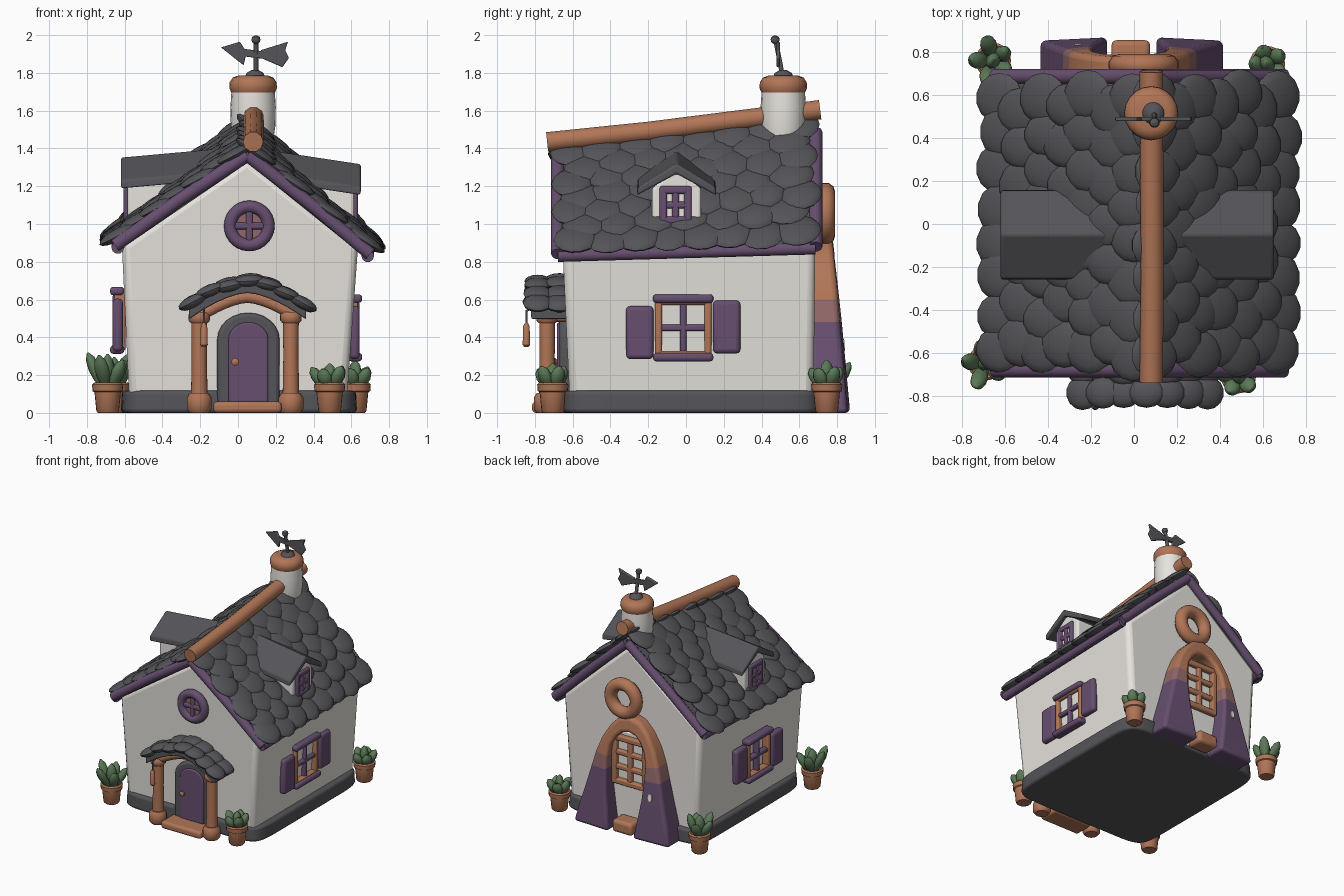
import bpy, bmesh, math, random
from mathutils import Vector, Matrix

random.seed(4)
if "Cube" in bpy.data.objects:
    bpy.data.objects.remove(bpy.data.objects["Cube"])


def material(name, *rgb):
    m = bpy.data.materials.new(name)
    m.use_nodes = True
    m.diffuse_color = (*rgb, 1)
    m.node_tree.nodes["Principled BSDF"].inputs["Base Color"].default_value = (*rgb, 1)
    return m


PLASTER = material("plaster", .90, .87, .82)
SLATE = material("slate", .09, .09, .10)
PURPLE = material("purple paint", .135, .077, .16)
WOOD = material("orange wood", .44, .18, .095)
MAUVE = material("faded mauve", .28, .135, .14)
LEAF = material("leaf green", .105, .19, .095)


def select(ob):
    bpy.ops.object.select_all(action="DESELECT")
    ob.select_set(True)
    bpy.context.view_layer.objects.active = ob


def finish(name, bm, mat, bevel=0, angle=40):
    bmesh.ops.recalc_face_normals(bm, faces=bm.faces)
    me = bpy.data.meshes.new(name)
    bm.to_mesh(me)
    bm.free()
    ob = bpy.data.objects.new(name, me)
    bpy.context.collection.objects.link(ob)
    for m in mat if isinstance(mat, list) else [mat]:
        me.materials.append(m)
    if bevel:
        mod = ob.modifiers.new("soft edges", "BEVEL")
        mod.width, mod.segments = bevel, 3
    select(ob)
    bpy.ops.object.shade_smooth_by_angle(angle=math.radians(angle))
    return ob


def box(name, loc, size, mat, bevel=.012):
    bm = bmesh.new()
    bmesh.ops.create_cube(bm, size=1, matrix=Matrix.Translation(loc) @ Matrix.Diagonal((*size, 1)))
    return finish(name, bm, mat, bevel)


def loft(name, a, b, mat, bevel=0):
    """Solid between two matching outlines of 3D points."""
    bm = bmesh.new()
    va, vb = ([bm.verts.new(p) for p in o] for o in (a, b))
    bm.faces.new(va)
    bm.faces.new(vb)
    for i in range(len(va)):
        j = (i + 1) % len(va)
        bm.faces.new((va[i], va[j], vb[j], vb[i]))
    return finish(name, bm, mat, bevel)


def plate(name, outline, y0, y1, mat, bevel=.01):
    return loft(name, [(x, y0, z) for x, z in outline], [(x, y1, z) for x, z in outline], mat, bevel)


def lathe(name, profile, loc, mat, rot=(0, 0, 0), scale=(1, 1, 1), n=20):
    bm = bmesh.new()
    rings = [[bm.verts.new((r * math.cos(2 * math.pi * i / n), r * math.sin(2 * math.pi * i / n), z))
              for i in range(n)] for r, z in profile]
    for a, b in zip(rings, rings[1:]):
        for i in range(n):
            bm.faces.new((a[i], a[i - 1], b[i - 1], b[i]))
    bm.faces.new(rings[0])
    bm.faces.new(rings[-1])
    ob = finish(name, bm, mat)
    ob.location, ob.rotation_euler, ob.scale = loc, rot, scale
    return ob


def tube(name, pts, r, mat, cyclic=False):
    cu = bpy.data.curves.new(name, "CURVE")
    cu.dimensions, cu.bevel_depth, cu.bevel_resolution, cu.use_fill_caps = "3D", r, 3, True
    sp = cu.splines.new("POLY")
    sp.points.add(len(pts) - 1)
    for p, co in zip(sp.points, pts):
        p.co = (*co, 1)
    sp.use_cyclic_u = cyclic
    cu.materials.append(mat)
    ob = bpy.data.objects.new(name, cu)
    bpy.context.collection.objects.link(ob)
    select(ob)
    bpy.ops.object.convert(target="MESH")
    bpy.ops.object.shade_smooth_by_angle(angle=math.radians(40))


def ring(name, x, y, z, radius, r, mat):
    turns = [2 * math.pi * i / 28 for i in range(28)]
    tube(name, [(x + radius * math.cos(a), y, z + radius * math.sin(a)) for a in turns], r, mat, True)


def shingle(bm, at, down, across, size):
    """Flattened pillow lying on a slope, lower end lifted."""
    d, c = Vector(down).normalized(), Vector(across).normalized()
    n = d.cross(c)
    n = n if n.z > 0 else -n
    d = (d + n * .1).normalized()
    m = Matrix((d, c, n)).transposed().to_4x4()
    m = Matrix.Translation(Vector(at) + n * .035) @ m @ Matrix.Diagonal((*size, 1))
    bmesh.ops.create_uvsphere(bm, u_segments=14, v_segments=8, radius=1, matrix=m)


# Main roof surface: side, fraction down the slope, depth
def roof(s, t, y, lift=0):
    k = (y + .72) / 1.44
    ridge = 1.36 + .13 * k
    eave = (.84 if s > 0 else .885) + .04 * k
    return Vector((.05 + s * t * (.65 if s > 0 else .70), y, ridge + (eave - ridge) * t + lift))


# Body and foundation
def wall_outline(y_low, y_high):
    top = [roof(s, t, y_high, -.02) for s, t in ((1, .9), (1, 0), (-1, .95))]
    return [(-.575, y_low, .05), (.575, y_low, .05), *top]


def rounded_plan(w, d, z, cx=.005, cy=.03):
    pts = []
    for i in range(48):
        c, s = math.cos(math.pi * i / 24), math.sin(math.pi * i / 24)
        pts.append((cx + math.copysign(w * abs(c) ** .2, c), cy + math.copysign(d * abs(s) ** .2, s), z))
    return pts


loft("walls", wall_outline(-.615, -.655), wall_outline(.675, .685), PLASTER, .04)
loft("foundation", rounded_plan(.625, .685, 0), rounded_plan(.62, .68, .118), SLATE, .02)

# Roof deck, trim and shingles
F, B = -.678, .686
for s, side in ((1, "left"), (-1, "right")):
    corners = [roof(s, 0, F), roof(s, 1, F), roof(s, 1, B), roof(s, 0, B)]
    low = Vector((0, 0, -.04))
    loft(side + "_roof_deck", [c + low * -.6 for c in corners], [c + low for c in corners], SLATE)
    for y, end in ((F, "front"), (B, "back")):
        tube(f"{side}_{end}_gable_trim", [roof(s, 0, y), roof(s, .5, y, .01), roof(s, 1, y)], .036, PURPLE)
    tube(side + "_eave_trim", [roof(s, .98, F, -.02), roof(s, .98, B, -.02)], .034, PURPLE)
    bm = bmesh.new()
    for row in range(7):
        count = 8 - row % 2
        for i in range(count):
            y = (i - (count - 1) / 2) * (.17 + .012 * (row % 2)) + random.uniform(-.02, .02)
            t = .05 + row * .145 + random.uniform(-.02, .02)
            lift = (.04 * (1 - t) + .035 * math.sin(math.pi * t)) * (y + .72) / 1.44
            size = (.128, random.uniform(.105, .125), random.uniform(.028, .038))
            shingle(bm, roof(s, t, y, lift), roof(s, 1, y) - roof(s, 0, y), (0, 1, .06), size)
    finish(side + "_shingles", bm, SLATE)
tube("ridge_beam", [(.08, -.735, 1.435), (.085, -.2, 1.49), (.08, .71, 1.605)], .054, WOOD)


# Windows on walls facing x, or facing y when flip is set
def window(name, c, w, h, cols, rows, bar, frame, grid, flip=False, depth=.04):
    def part(label, u, z, wu, wz, d, mat):
        loc = (c[0] + u, c[1], c[2] + z) if flip else (c[0], c[1] + u, c[2] + z)
        box(name + label, loc, (wu, d, wz) if flip else (d, wu, wz), mat)
    for k in (-1, 1):
        part("_jamb", k * (w - bar) / 2, 0, bar, h, depth, frame)
        part("_rail", 0, k * (h - bar) / 2, w, bar, depth, frame)
    for i in range(1, cols):
        part("_mullion", (i / cols - .5) * (w - bar), 0, bar * .9, h - bar, depth * .8, grid)
    for i in range(1, rows):
        part("_crossbar", 0, (i / rows - .5) * (h - bar), w - bar, bar * .9, depth * .8, grid)


for s, side in ((1, "left"), (-1, "right")):
    # Side window with shutters
    x, z = (.605, .45) if s > 0 else (-.625, .49)
    window(side + "_window", (x, -.015, z), .30, .32, 2, 2, .038, WOOD, PURPLE, depth=.06)
    for k, dz in ((-1, -.025), (1, .005)):
        box(side + "_shutter", (x + s * .012, -.015 + k * .23, z + dz), (.055, .145, .28), PURPLE, .022)
        box(side + "_sill", (x + s * .015, -.015, z + k * .155), (.075, .32, .045), PURPLE, .018)

    # Dormer
    x, y, up = .015 + s * .60, -.05, 0 if s > 0 else .035
    front = [(y - .13, .95), (y + .13, .95), (y + .13, 1.19 + up), (y, 1.29 + up), (y - .13, 1.19 + up)]
    loft(side + "_dormer", [(x, *p) for p in front], [(s * .15, *p) for p in front], PLASTER, .015)
    hood = [(-.21, 1.15), (0, 1.265), (.21, 1.15), (.205, 1.195), (0, 1.32), (-.205, 1.195)]
    loft(side + "_dormer_roof", [(x + s * .035, y + a, b + up) for a, b in hood],
         [(s * .12, y + a, b + .08) for a, b in hood], SLATE, .012)
    window(side + "_dormer_window", (x, y - .005, 1.10 + up * .5), .17, .20, 2, 2, .04, PURPLE, PURPLE)

# Chimney and weather vane
cx, cy = .08, .515
lathe("chimney", [(.10, 1.40), (.118, 1.52), (.12, 1.62), (.113, 1.73)], (cx, cy, 0), PLASTER)
lathe("chimney_cap", [(.09, 1.69), (.115, 1.695), (.126, 1.72), (.124, 1.75), (.108, 1.775), (.08, 1.785)],
      (cx, cy, 0), WOOD)
lathe("vane_base", [(.055, 1.775), (.045, 1.80), (.018, 1.815)], (cx + .01, cy, 0), SLATE)
tube("vane_pole", [(cx + .015, .51, 1.79), (cx + .015, .475, 1.97)], .013, SLATE)
lathe("vane_knob", [(.006, -.024), (.02, -.014), (.024, 0), (.02, .014), (.006, .022)], (cx + .015, .472, 1.976), SLATE)
plate("vane_bar", [(.01, 1.89), (.17, 1.87), (.17, 1.91), (.01, 1.93)], .478, .498, SLATE, .005)
plate("vane_head", [(-.09, 1.935), (.01, 1.965), (.045, 1.91), (.03, 1.84)], .478, .498, SLATE, .006)
plate("vane_tail", [(.12, 1.92), (.265, 1.965), (.25, 1.92), (.27, 1.88), (.235, 1.83), (.13, 1.875)],
      .478, .498, SLATE, .006)

# Round front window
wx, wy, wz = .06, -.655, .99
lathe("round_pane", [(.10, 0), (.10, .008)], (wx, wy - .004, wz), MAUVE, (math.pi / 2, 0, 0))
ring("round_window_rim", wx, wy - .01, wz, .102, .034, PURPLE)
box("round_window_post", (wx, wy - .01, wz), (.036, .036, .2), PURPLE)
box("round_window_bar", (wx, wy - .01, wz), (.2, .036, .036), PURPLE)


# Arched front door
def arch(half, spring, top, foot, c=.055):
    turns = [math.pi * i / 12 for i in range(13)]
    return [(c - half, foot), (c + half, foot)] + [
        (c + half * math.cos(a), spring + (top - spring) * math.sin(a)) for a in turns]


plate("door_surround", arch(.165, .39, .53, .04), -.60, -.67, SLATE, .02)
plate("door", arch(.105, .39, .48, .055), -.60, -.682, PURPLE, .01)
lathe("door_knob", [(.008, 0), (.02, .012), (.02, .026), (.008, .034)], (-.015, -.68, .27), WOOD, (math.pi / 2, 0, 0))

# Porch
box("doorstep", (.05, -.73, .03), (.36, .17, .06), WOOD, .02)
for x, side in ((-.205, "right"), (.28, "left")):
    lathe(side + "_porch_foot", [(.05, 0), (.066, .02), (.066, .08), (.05, .105)], (x, -.74, 0), WOOD)
    lathe(side + "_porch_post", [(.044, .08), (.04, .3), (.042, .5)], (x, -.735, 0), WOOD)
    lathe(side + "_porch_capital", [(.045, .475), (.057, .49), (.057, .52), (.045, .535)], (x, -.735, 0), WOOD)
    tube(side + "_porch_bracket", [(x, -.735, .51), (x, -.6, .51)], .03, WOOD)


def canopy(u, y, lift=0):
    return Vector((.05 + .31 * u, y, .665 - .14 * abs(u) ** 1.6 + lift))


steps = [i / 6 for i in range(-6, 7)]
tube("porch_arch", [canopy(u * .82, -.735, -.05) for u in steps], .034, WOOD)
under = [canopy(u, 0, -.03) for u in steps]
over = [canopy(u, 0, .02) for u in reversed(steps)]
plate("porch_canopy", [(p.x, p.z) for p in under + over], -.82, -.60, SLATE, .008)
bm = bmesh.new()
for u in (-.87, .88, -.58, .6, -.28, .3, .02):
    for y in (-.785, -.67):
        slope = canopy(u + .05, y) - canopy(u - .05, y)
        shingle(bm, canopy(u, y, random.uniform(-.015, .01)), slope * (1 if u > 0 else -1), (0, 1, 0),
                (.085, random.uniform(.07, .082), .034))
finish("porch_shingles", bm, SLATE)
tube("lantern_hook", [(-.18, -.80, .56), (-.18, -.845, .54), (-.18, -.845, .46)], .006, SLATE)
lathe("lantern", [(.012, .35), (.02, .36), (.017, .46), (.008, .475)], (-.18, -.845, 0), WOOD)

# Rear archway: flared painted feet turning into a wooden arch
half = [(.11, .43, 0, 0), (.135, .395, .15, .15), (.16, .35, .32, .32), (.17, .31, .48, .48),
        (.17, .28, .58, .60), (.152, .235, .68, .72), (.11, .17, .75, .83), (.06, .09, .795, .91)]
sections = half + [(0, 0, .81, .935)] + [(-a, -b, c, d) for a, b, c, d in reversed(half)]
bm = bmesh.new()
loops = []
for xi, xo, zi, zo in sections:
    out, lean = .87 - .08 * min(1, zo / .9), -.01 - .02 * zo
    loops.append([bm.verts.new((x + lean, y, z)) for x, y, z in (
        (xi, .66, zi), (xi, out, zi), (xo, out - .015, zo), (xo, .66, zo))])
for a, b in zip(loops, loops[1:]):
    for i in range(4):
        f = bm.faces.new((a[i], a[i - 1], b[i - 1], b[i]))
        z = sum(v.co.z for v in f.verts) / 4
        f.material_index = 0 if z < .5 else 1 if z < .58 else 2
bm.faces.new(loops[0])
bm.faces.new(loops[-1])
finish("rear_arch", bm, [PURPLE, MAUVE, WOOD], .025, 50)
ring("rear_ring", .045, .74, 1.055, .115, .05, WOOD)
box("rear_panel", (-.015, .69, .40), (.34, .07, .76), PLASTER, .01)
window("rear_window", (-.015, .735, .55), .32, .40, 2, 3, .045, WOOD, WOOD, True, .05)
box("rear_block", (-.015, .785, .055), (.18, .14, .10), WOOD, .025)
lathe("rear_keyhole", [(.022, 0), (.022, .008)], (-.26, .832, .36), PLASTER, (-1.48, 0, 0), (.8, 1.4, 1))

# Potted plants at the corners: position and leaf height
for px, py, tall in ((-.69, -.645, 1.05), (.485, -.705, .7), (-.655, .76, .95), (.62, .745, .75)):
    lathe("pot", [(.052, 0), (.06, .01), (.07, .11), (.08, .115), (.083, .15), (.072, .16), (.06, .145)],
          (px, py, 0), WOOD)
    for i in range(6):
        a = i * math.pi * .4 + px
        tilt = 0 if i == 5 else random.uniform(.3, .6)
        lathe("leaf", [(.015, 0), (.034, .06), (.04, .11), (.03, .16), (.006, .19)],
              (px + .025 * math.cos(a) * (i < 5), py + .025 * math.sin(a) * (i < 5), .13), LEAF,
              (0, tilt, a), (.8, 1, tall * random.uniform(.85, 1.05)), 10)
